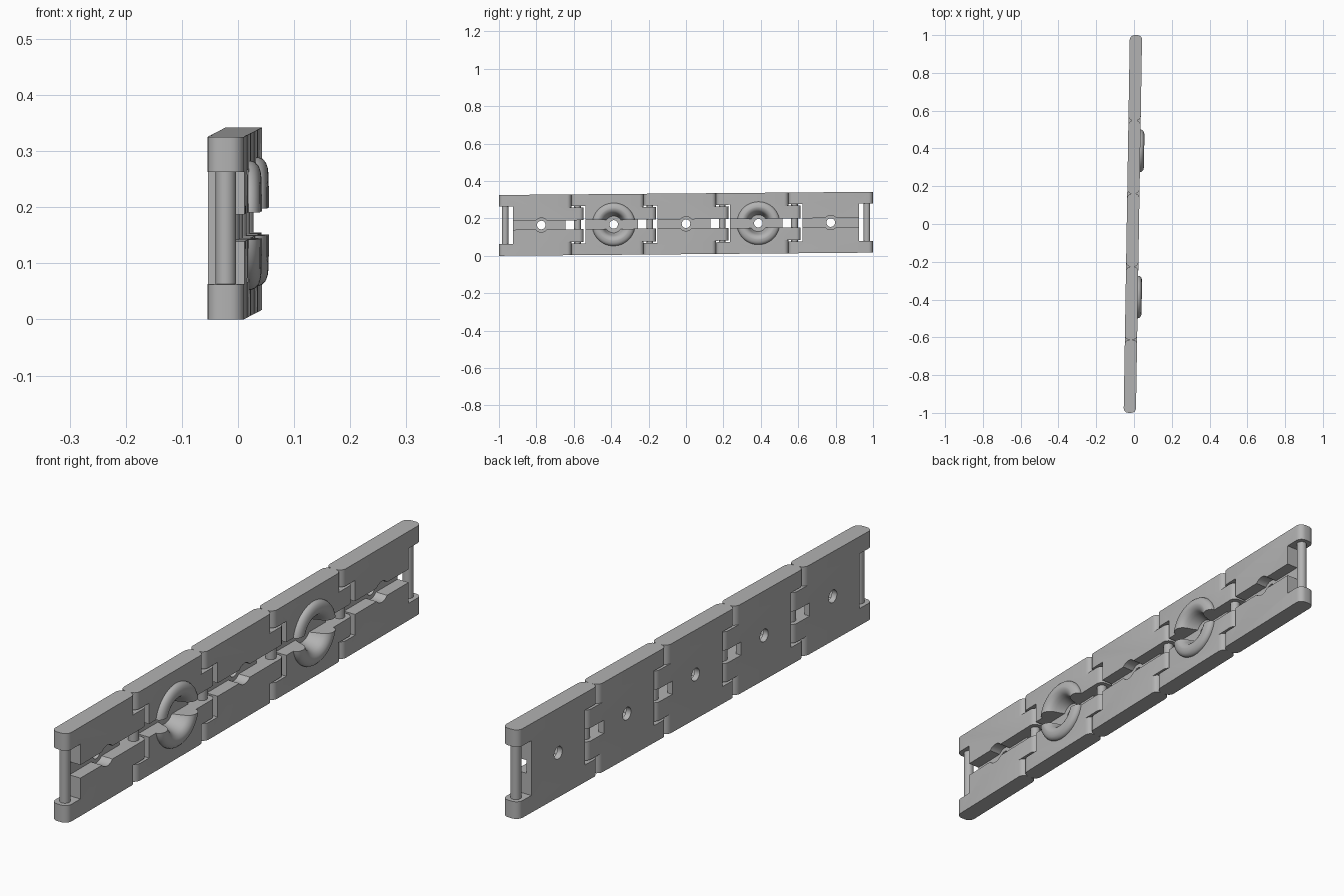
import bpy, bmesh, math
from mathutils import Matrix, Vector

if "Cube" in bpy.data.objects:
    bpy.data.objects.remove(bpy.data.objects["Cube"])

# Shared dimensions: half thickness, half height, joint spacing, corner radius
T, H, PITCH, R = 0.0325, 0.1625, 0.3868, 0.024
PIN = PITCH / 2
END = PIN + T
SHOULDER = PITCH - END
SLOT = 0.024
FLOOR = -0.012

grey = bpy.data.materials.new("plain grey")
grey.use_nodes = True
grey.diffuse_color = (0.45, 0.45, 0.45, 1)
grey.node_tree.nodes["Principled BSDF"].inputs["Base Color"].default_value = (0.45, 0.45, 0.45, 1)


def to_object(name, bm):
    bmesh.ops.recalc_face_normals(bm, faces=bm.faces)
    mesh = bpy.data.meshes.new(name)
    bm.to_mesh(mesh)
    bm.free()
    obj = bpy.data.objects.new(name, mesh)
    bpy.context.scene.collection.objects.link(obj)
    mesh.materials.append(grey)
    return obj


def extrude(name, outline, z0, z1):
    """Raise an (x, y) outline from z0 to z1."""
    bm = bmesh.new()
    face = bm.faces.new([bm.verts.new((x, y, z0)) for x, y in outline])
    top = bmesh.ops.extrude_face_region(bm, geom=[face])["geom"]
    moved = [v for v in top if isinstance(v, bmesh.types.BMVert)]
    bmesh.ops.translate(bm, verts=moved, vec=(0, 0, z1 - z0))
    return to_object(name, bm)


def box(x0, x1, y0, y1, z0, z1):
    return extrude("cutter", [(x0, y0), (x1, y0), (x1, y1), (x0, y1)], z0, z1)


def lathe(name, profile, sides=48):
    """Turn a (radius, height) profile about the x axis."""
    bm = bmesh.new()
    rings = []
    for r, h in profile:
        if r == 0:
            rings.append([bm.verts.new((h, 0, 0))] * sides)
        else:
            rings.append([bm.verts.new((h, r * math.cos(a), r * math.sin(a)))
                          for a in (math.tau * i / sides for i in range(sides))])
    for low, high in zip(rings, rings[1:]):
        for i in range(sides):
            j = (i + 1) % sides
            bm.faces.new(dict.fromkeys((low[i], low[j], high[j], high[i])))
    return to_object(name, bm)


def rounded_end(y, steps=5):
    """Two rounded corners of a bar ending at +y, from +x to -x."""
    arc = [(T - R + R * math.cos(a), y - R + R * math.sin(a))
           for a in (math.pi / 2 * i / steps for i in range(steps + 1))]
    return arc + [(-x, yy) for x, yy in reversed(arc)]


def apply_booleans(obj, parts):
    for operation, other in parts:
        mod = obj.modifiers.new(operation.lower(), 'BOOLEAN')
        mod.operation, mod.object, mod.solver = operation, other, 'EXACT'
    bpy.context.view_layer.update()
    graph = bpy.context.evaluated_depsgraph_get()
    mesh = bpy.data.meshes.new_from_object(obj.evaluated_get(graph))
    obj.modifiers.clear()
    obj.data = mesh
    for _, other in parts:
        bpy.data.objects.remove(other)


def make_link(name, ring, last):
    end = rounded_end(END)
    link = extrude(name, end + [(-x, -y) for x, y in end], -H, H)
    parts = []
    wall = PIN - 0.042
    # Open notch between the ears
    parts.append(('DIFFERENCE', box(-1, 1, -1, -wall, -0.1, 0.1)))
    if last:
        parts.append(('DIFFERENCE', box(-1, 1, wall, 1, -0.1, 0.1)))
    else:
        # Shoulders beside the tongue, and the slot splitting it
        shoulder = rounded_end(SHOULDER)
        outline = ([(0.1, SHOULDER - R)] + shoulder
                   + [(-0.1, SHOULDER - R), (-0.1, 0.3), (0.1, 0.3)])
        for z0, z1 in ((0.092, 0.3), (-0.3, -0.092)):
            parts.append(('DIFFERENCE', extrude("cutter", outline, z0, z1)))
        parts.append(('DIFFERENCE', box(-1, 1, PIN - 0.063, 1, -SLOT, SLOT)))
    if ring:
        # Raised rounded ring with a bowl sunk in the middle
        top = T + 0.021
        parts.append(('UNION', lathe("boss", [
            (0, T - 0.006), (0.115, T - 0.006), (0.115, T + 0.004), (0.112, T + 0.011),
            (0.105, T + 0.017), (0.096, top - 0.001), (0.088, top), (0, top)])))
        parts.append(('DIFFERENCE', lathe("bowl", [
            (0, FLOOR), (0.045, FLOOR), (0.052, 0.008), (0.057, 0.025), (0.062, T + 0.005),
            (0.069, T + 0.014), (0.078, T + 0.019), (0.088, top + 0.001),
            (0.088, top + 0.02), (0, top + 0.02)])))
    else:
        parts.append(('DIFFERENCE', lathe("pocket", [
            (0, FLOOR), (0.038, FLOOR), (0.038, 0.1), (0, 0.1)])))
    # Long channel on the face and the hole through the back
    parts.append(('DIFFERENCE', box(FLOOR, 1, -1, 1, -SLOT, SLOT)))
    parts.append(('DIFFERENCE', lathe("hole", [(0, -0.1), (0.023, -0.1), (0.023, 0.1), (0, 0.1)], 24)))
    apply_booleans(link, parts)
    return link


# The straight chain leans very slightly, so shear it along its length
lean = Matrix(((1, 0.0163, 0, -0.006), (0, 1, 0, 0), (0, 0.0085, 1, 0.171), (0, 0, 0, 1)))


def place(obj, y):
    obj.data.transform(lean @ Matrix.Translation(Vector((0, y, 0))))
    bpy.ops.object.select_all(action='DESELECT')
    obj.select_set(True)
    bpy.context.view_layer.objects.active = obj
    bpy.ops.object.shade_smooth_by_angle(angle=math.radians(32))


# Five links, the second and fourth with rings
for i in range(5):
    ring = i % 2 == 1
    kind = "ring_link" if ring else "plain_link"
    place(make_link(f"{kind}_{i + 1}", ring, i == 4), (i - 2) * PITCH)

# Hinge pins
for i in range(6):
    circle = [(0.018 * math.cos(a), 0.018 * math.sin(a))
              for a in (math.tau * k / 24 for k in range(24))]
    place(extrude(f"hinge_pin_{i + 1}", circle, -0.13, 0.13), (i - 2.5) * PITCH)
